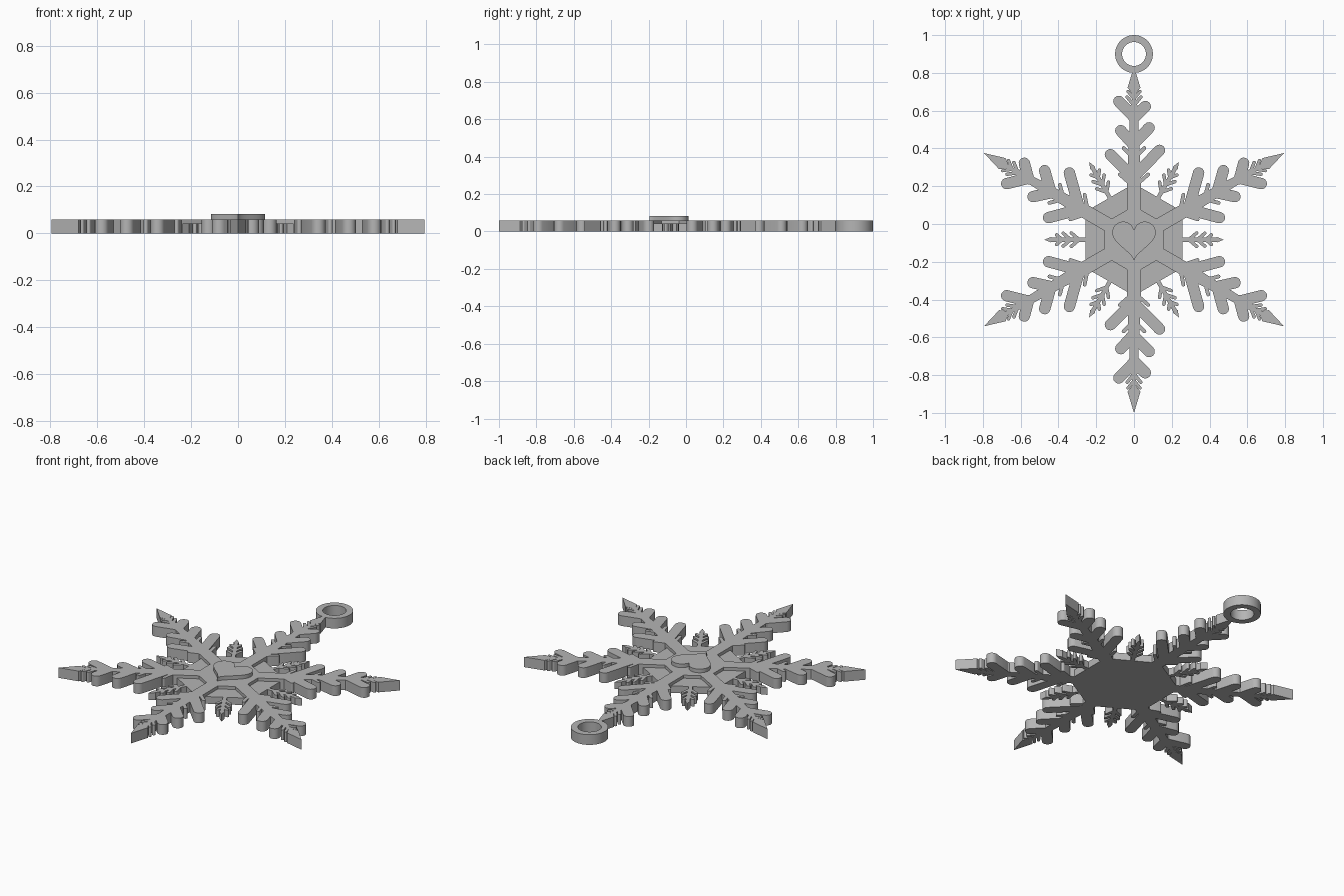
import bpy, bmesh, math
from mathutils import Vector

CENTER_Y = -0.083
ARM_TOP, PLATE_TOP, HEART_TOP = 0.06, 0.042, 0.082

cube = bpy.data.objects.get("Cube")
if cube:
    bpy.data.objects.remove(cube)

grey = bpy.data.materials.new("plain_grey")
grey.use_nodes = True
grey.diffuse_color = (0.46, 0.46, 0.46, 1)
grey.node_tree.nodes["Principled BSDF"].inputs["Base Color"].default_value = grey.diffuse_color


def prism(bm, outline, bottom, top):
    """Extrude a flat outline into a closed solid."""
    face = bm.faces.new([bm.verts.new((x, y, bottom)) for x, y in outline])
    result = bmesh.ops.extrude_face_region(bm, geom=[face], use_keep_orig=True)
    moved = [v for v in result["geom"] if isinstance(v, bmesh.types.BMVert)]
    bmesh.ops.translate(bm, verts=moved, vec=(0, 0, top - bottom))


def capsule(start, end, radius, steps=8):
    """Outline of a bar with round ends."""
    angle = math.atan2(end[1] - start[1], end[0] - start[0])
    points = []
    for (cx, cy), turn in ((end, angle - math.pi / 2), (start, angle + math.pi / 2)):
        for i in range(steps + 1):
            a = turn + math.pi * i / steps
            points.append((cx + radius * math.cos(a), cy + radius * math.sin(a)))
    return points


def ngon(radius, sides, turn=0.0):
    return [(radius * math.cos(turn + math.tau * i / sides),
             radius * math.sin(turn + math.tau * i / sides)) for i in range(sides)]


def symmetric(half):
    """Close a half outline by mirroring it over the x axis."""
    return half + [(x, -y) for x, y in reversed(half) if y > 0]


def finish(name, bm, angle=0.0):
    bmesh.ops.recalc_face_normals(bm, faces=bm.faces)
    mesh = bpy.data.meshes.new(name)
    bm.to_mesh(mesh)
    bm.free()
    mesh.materials.append(grey)
    obj = bpy.data.objects.new(name, mesh)
    obj.location = (0, CENTER_Y, 0)
    obj.rotation_euler = (0, 0, angle)
    bpy.context.collection.objects.link(obj)
    bpy.ops.object.select_all(action="DESELECT")
    obj.select_set(True)
    bpy.context.view_layer.objects.active = obj
    bpy.ops.object.shade_smooth_by_angle(angle=math.radians(35))
    return obj


# Hexagonal base plate and the raised hexagon in its middle
bm = bmesh.new()
prism(bm, ngon(0.297, 6, math.pi / 6), 0, PLATE_TOP)
finish("base_plate", bm)
bm = bmesh.new()
prism(bm, ngon(0.179, 6, math.pi / 6), PLATE_TOP, ARM_TOP)
finish("raised_center", bm)

# Large arms: side is the local direction of the longer branches
stem = symmetric([(0, 0.037), (0.3, 0.037), (0.55, 0.026), (0.7, 0.02),
                  (0.74, 0.011), (0.8, 0.011)])
arrow = symmetric([(0.775, 0.012), (0.805, 0.034), (0.917, 0)])
# start along the stem, end along the stem, end offset, radius
long_side = [(0.325, 0.45, 0.125, 0.03), (0.50, 0.577, 0.07, 0.03), (0.65, 0.732, 0.08, 0.03)]
short_side = [(0.335, 0.473, 0.135, 0.03), (0.51, 0.592, 0.08, 0.03), (0.645, 0.705, 0.06, 0.03)]
twigs = [(0.28, 0.345, 0.075, 0.010), (0.43, 0.485, 0.055, 0.010),
         (0.71, 0.755, 0.036, 0.009), (0.745, 0.785, 0.032, 0.008)]
for degrees, side in ((30, -1), (90, 1), (150, 1), (210, -1), (270, -1), (330, 1)):
    bm = bmesh.new()
    prism(bm, stem, 0, ARM_TOP)
    prism(bm, arrow, 0, ARM_TOP)
    for branches, sign in ((long_side + twigs, side), (short_side + twigs, -side)):
        for start, along, out, radius in branches:
            prism(bm, capsule((start, 0), (along, sign * out), radius), 0, ARM_TOP)
    finish(f"large_arm_{degrees}", bm, math.radians(degrees))

# Small arms between the large ones
small_stem = symmetric([(0.24, 0.011), (0.43, 0.011), (0.44, 0.014), (0.475, 0)])
for i in range(6):
    bm = bmesh.new()
    prism(bm, small_stem, 0, PLATE_TOP)
    for start, length in ((0.29, 0.042), (0.335, 0.04), (0.38, 0.03)):
        for sign in (1, -1):
            prism(bm, capsule((start, 0), (start + length, sign * length * 0.85), 0.009),
                  0, PLATE_TOP)
    finish(f"small_arm_{i + 1}", bm, math.radians(60 * i))

# Heart on the middle
bm = bmesh.new()
heart = []
for i in range(64):
    t = math.tau * i / 64
    y = 13 * math.cos(t) - 5 * math.cos(2 * t) - 2 * math.cos(3 * t) - math.cos(4 * t)
    heart.append((0.0072 * 16 * math.sin(t) ** 3, 0.0072 * y + 0.01))
prism(bm, heart, ARM_TOP, HEART_TOP)
finish("heart", bm)

# Hanging ring beyond the top arm
bm = bmesh.new()
loops = [[bm.verts.new((x, y, z)) for x, y in ngon(r, 64)]
         for r, z in ((0.1, 0), (0.1, ARM_TOP), (0.063, ARM_TOP), (0.063, 0))]
for a, b in zip(loops, loops[1:] + loops[:1]):
    for i in range(64):
        j = (i + 1) % 64
        bm.faces.new((a[i], a[j], b[j], b[i]))
ring = finish("hanging_ring", bm)
ring.location = Vector((0, 0.9, 0))
